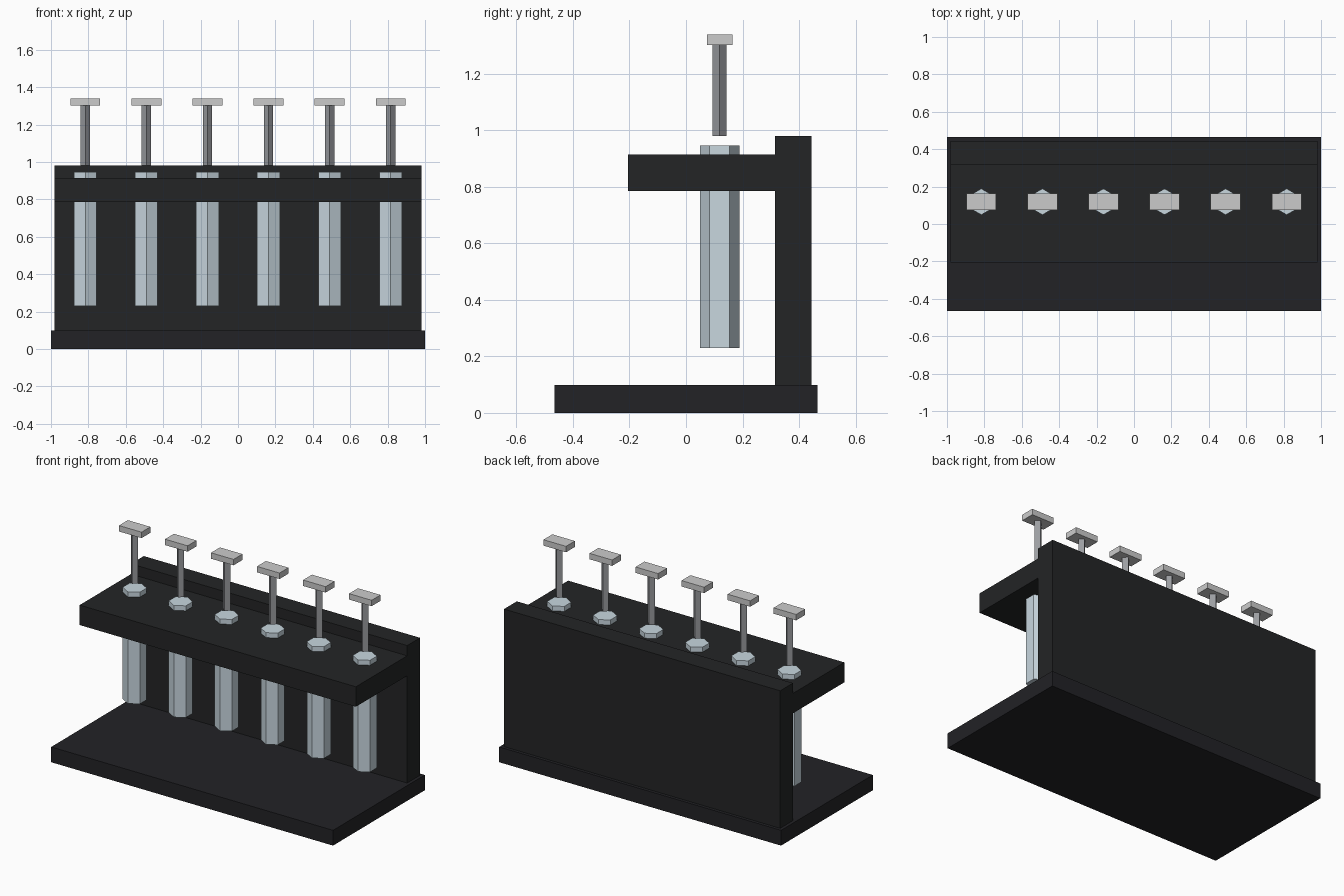
import bpy
import math

if "Cube" in bpy.data.objects:
    bpy.data.objects.remove(bpy.data.objects["Cube"])


def material(name, rgb):
    m = bpy.data.materials.new(name)
    m.diffuse_color = (*rgb, 1)
    m.use_nodes = True
    m.node_tree.nodes["Principled BSDF"].inputs["Base Color"].default_value = m.diffuse_color
    return m


def box(name, x, y, z, mat):
    """Box from (min, max) ranges."""
    bpy.ops.mesh.primitive_cube_add(size=1, location=[sum(r) / 2 for r in (x, y, z)])
    ob = bpy.context.object
    ob.scale = [r[1] - r[0] for r in (x, y, z)]
    bpy.ops.object.transform_apply(location=False, rotation=False, scale=True)
    ob.name = name
    ob.data.materials.append(mat)
    return ob


def prism(name, sides, radius, x, y, z, mat):
    """Upright prism with a corner pointing along y."""
    bpy.ops.mesh.primitive_cylinder_add(vertices=sides, radius=radius, depth=z[1] - z[0],
                                        location=(x, y, sum(z) / 2))
    ob = bpy.context.object
    ob.name = name
    ob.data.materials.append(mat)
    return ob


base_mat = material("base_black", (0.016, 0.016, 0.019))
rack_mat = material("rack_black", (0.017, 0.018, 0.019))
barrel_mat = material("pale_blue", (0.58, 0.68, 0.74))
rod_mat = material("mid_grey", (0.33, 0.34, 0.36))
cap_mat = material("light_grey", (0.62, 0.62, 0.63))

# Rack: base, back panel and holding shelf
box("base", (-1, 1), (-0.465, 0.465), (0, 0.098), base_mat)
box("back_panel", (-0.98, 0.98), (0.315, 0.445), (0.098, 0.98), rack_mat)
box("shelf", (-0.98, 0.98), (-0.205, 0.315), (0.786, 0.914), rack_mat)

# Row of six plungers
row_y, spacing = 0.119, 0.3266
for i in range(6):
    x = (i - 2.5) * spacing
    prism(f"barrel_{i + 1}", 6, 0.07, x, row_y, (0.229, 0.946), barrel_mat)
    prism(f"plunger_rod_{i + 1}", 4, 0.025, x, row_y, (0.98, 1.302), rod_mat)
    box(f"thumb_rest_{i + 1}", (x - 0.08, x + 0.08), (row_y - 0.045, row_y + 0.045),
        (1.302, 1.34), cap_mat)
